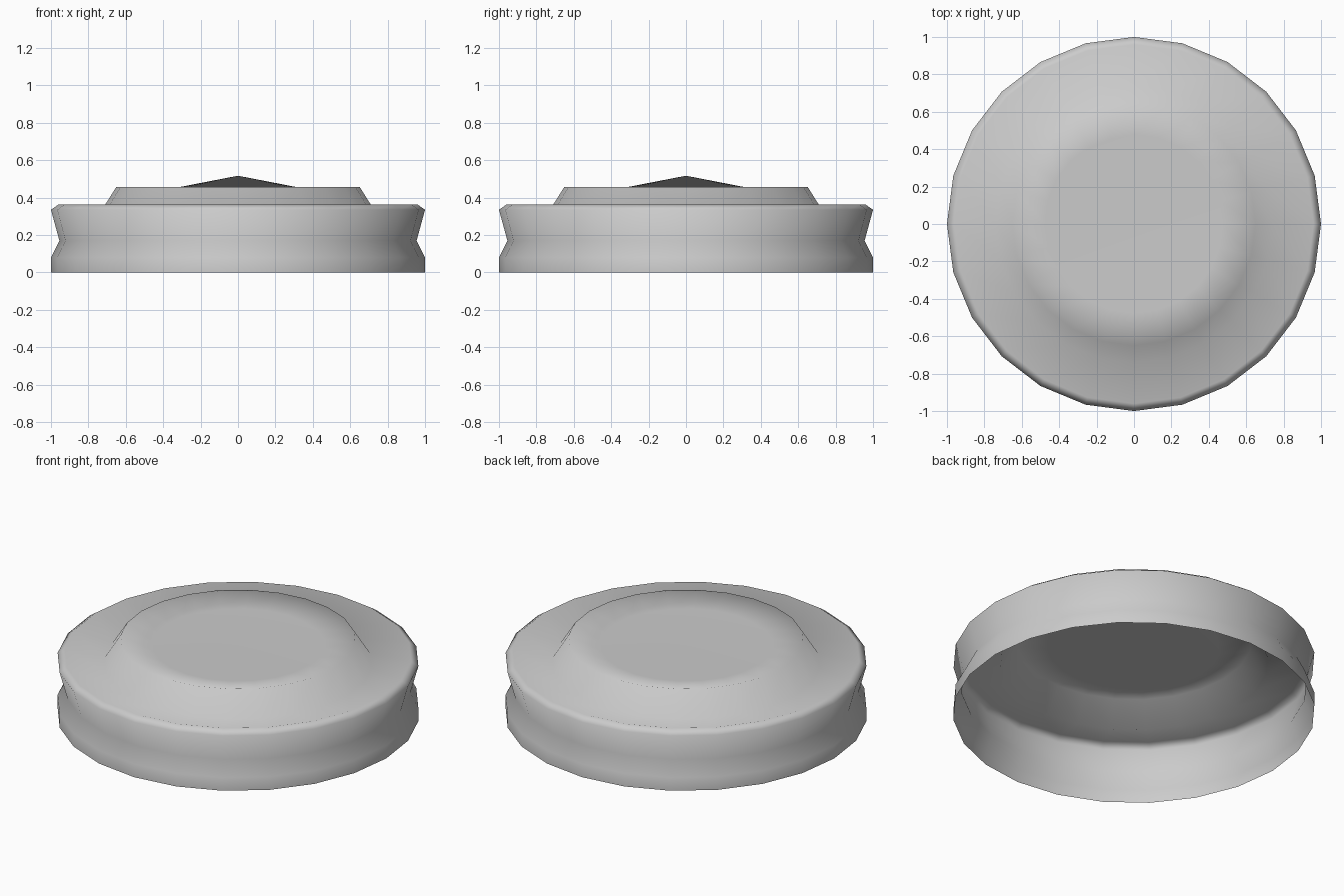
import bpy, bmesh, math

if "Cube" in bpy.data.objects:
    bpy.data.objects.remove(bpy.data.objects["Cube"])

# Lid profile: (radius, height) from the open bottom rim up to the centre peak,
# with a dipped ledge behind the rim and a dished top around the peak
PROFILE = [(1.0, 0), (1.0, 0.08), (0.955, 0.17), (1.0, 0.335), (0.96, 0.363),
           (0.74, 0.315), (0.65, 0.458), (0.475, 0.425)]
PEAK = 0.517
SIDES = 24

bm = bmesh.new()

# Rings around the z axis
rings = []
for r, z in PROFILE:
    rings.append([bm.verts.new((r * math.cos(2 * math.pi * i / SIDES),
                                r * math.sin(2 * math.pi * i / SIDES), z))
                  for i in range(SIDES)])

# Side wall, rim and raised step
for low, high in zip(rings, rings[1:]):
    for i in range(SIDES):
        j = (i + 1) % SIDES
        bm.faces.new((low[i], low[j], high[j], high[i]))

# Shallow central cone
peak = bm.verts.new((0, 0, PEAK))
for i in range(SIDES):
    bm.faces.new((rings[-1][i], rings[-1][(i + 1) % SIDES], peak))

for f in bm.faces:
    f.smooth = True

mesh = bpy.data.meshes.new("round_lid")
bm.to_mesh(mesh)
bm.free()
lid = bpy.data.objects.new("round_lid", mesh)
bpy.context.collection.objects.link(lid)
